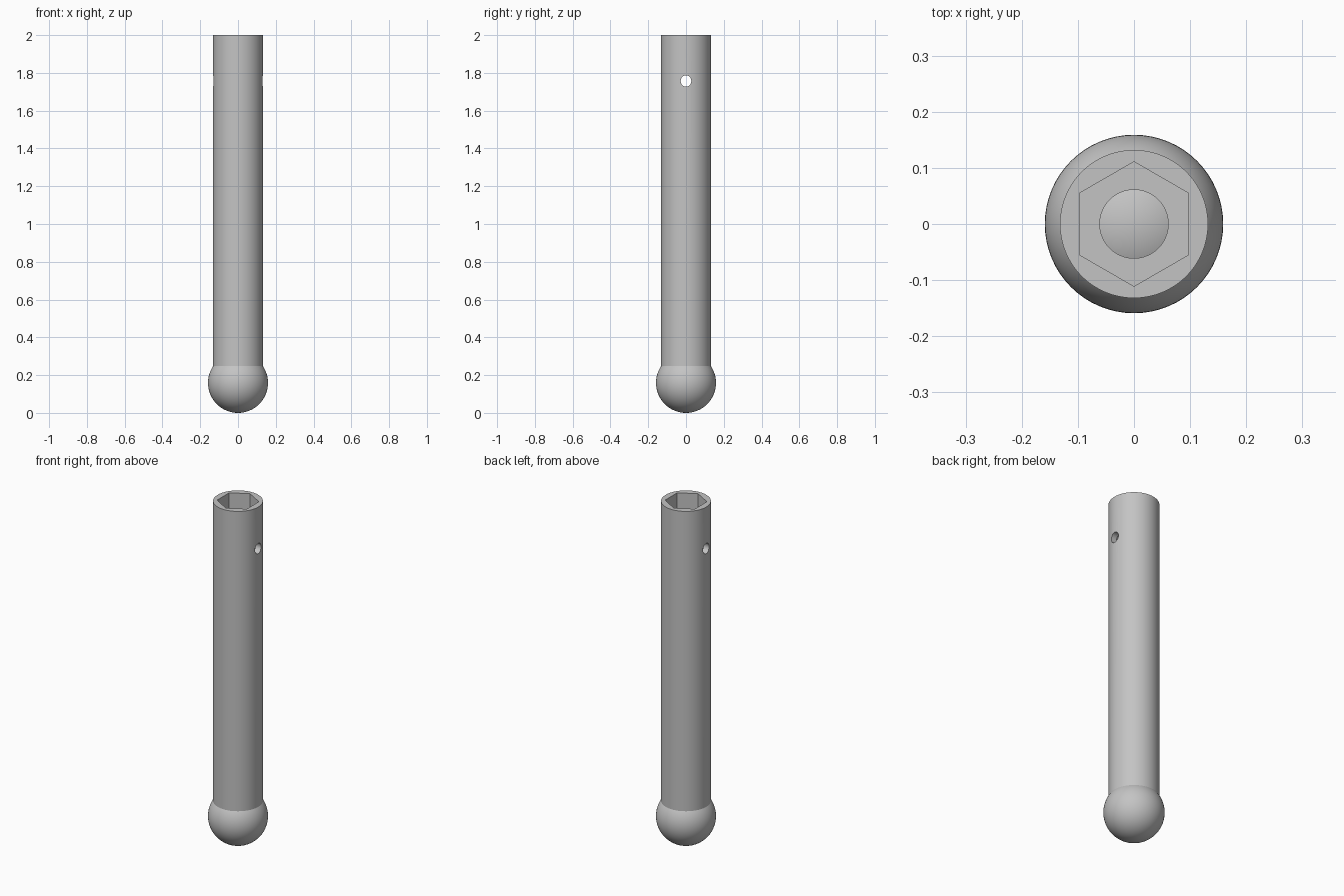
import bpy
import math

cube = bpy.data.objects.get("Cube")
if cube:
    bpy.data.objects.remove(cube, do_unlink=True)

TUBE_R, BALL_R, TOP = 0.132, 0.159, 2.0

steel = bpy.data.materials.new("grey_steel")
steel.use_nodes = True
colour = (0.55, 0.55, 0.55, 1)
steel.diffuse_color = colour
steel.node_tree.nodes["Principled BSDF"].inputs["Base Color"].default_value = colour


def prism(name, sides, radius, z0, z1):
    """Upright prism between two heights."""
    bpy.ops.mesh.primitive_cylinder_add(
        vertices=sides, radius=radius, depth=z1 - z0, location=(0, 0, (z0 + z1) / 2))
    obj = bpy.context.object
    obj.name = name
    return obj


def cut(target, cutter):
    """Subtract a cutter from the target, then discard it."""
    mod = target.modifiers.new("cut", "BOOLEAN")
    mod.operation = "DIFFERENCE"
    mod.solver = "EXACT"
    mod.object = cutter
    bpy.ops.object.select_all(action="DESELECT")
    bpy.context.view_layer.objects.active = target
    target.select_set(True)
    bpy.ops.object.modifier_apply(modifier=mod.name)
    bpy.data.objects.remove(cutter, do_unlink=True)


def finish(obj):
    obj.data.materials.clear()
    obj.data.materials.append(steel)
    bpy.ops.object.select_all(action="DESELECT")
    bpy.context.view_layer.objects.active = obj
    obj.select_set(True)
    bpy.ops.object.shade_smooth_by_angle(angle=math.radians(30))


# Round tube, its lower end buried in the ball
tube = prism("socket_tube", 64, TUBE_R, 0.24, TOP)

# Hexagonal socket, with corners facing front and back
cut(tube, prism("hex_cutter", 6, 0.111, 1.5, TOP + 0.1))

# Narrow bore running from the socket floor down to the ball
cut(tube, prism("bore_cutter", 48, 0.061, 0.2, 1.6))

# Cross hole through both side walls
pin = prism("pin_cutter", 32, 0.028, -0.3, 0.3)
pin.rotation_euler = (0, math.pi / 2, 0)
pin.location = (0, 0, 1.757)
pin.scale = (1.08, 1, 1)
bpy.context.view_layer.update()
cut(tube, pin)
finish(tube)

# Ball end
bpy.ops.mesh.primitive_uv_sphere_add(
    segments=64, ring_count=32, radius=BALL_R, location=(0, 0, BALL_R))
ball = bpy.context.object
ball.name = "ball_end"
finish(ball)
